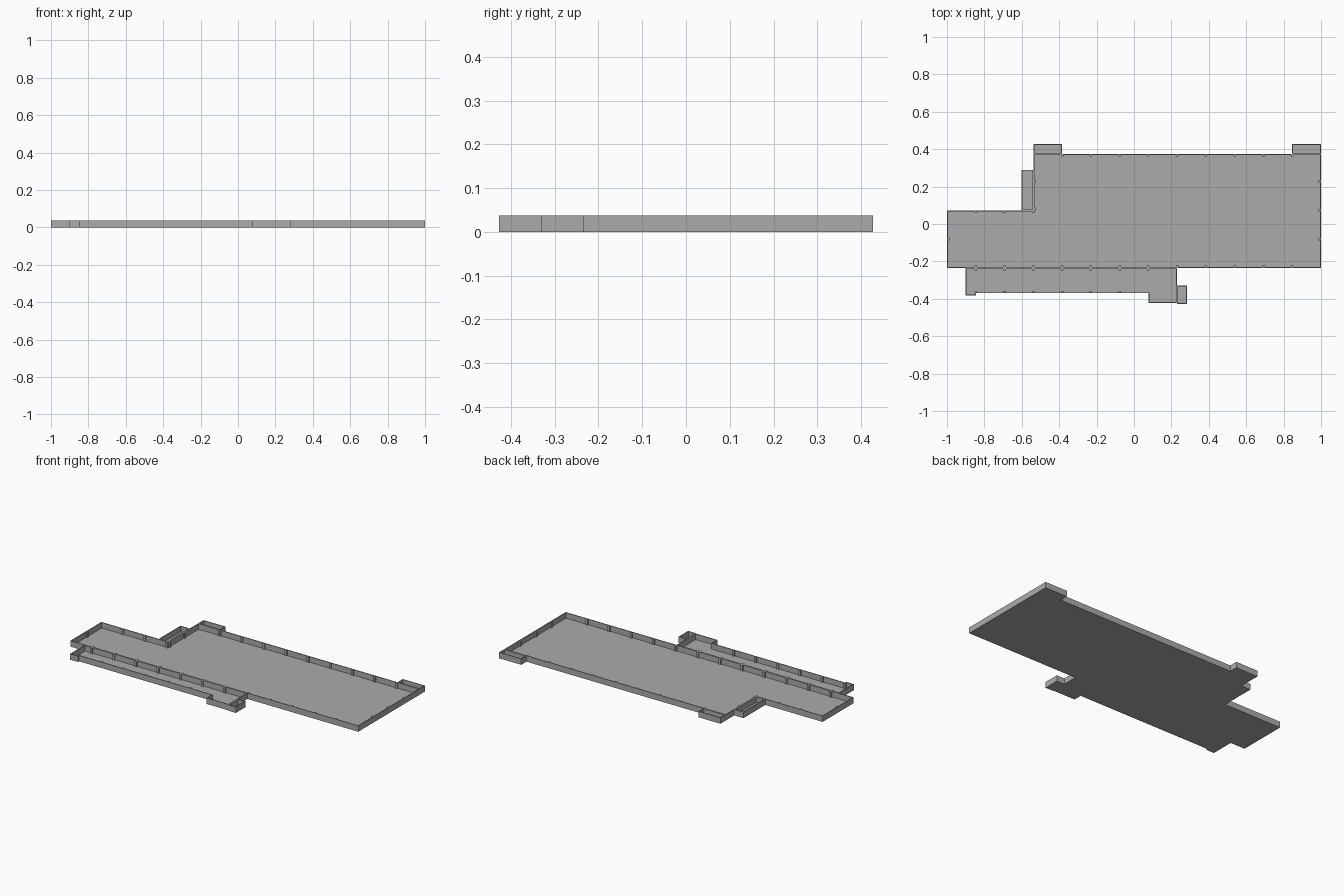
import bpy, bmesh
from mathutils import Vector

if "Cube" in bpy.data.objects:
    bpy.data.objects.remove(bpy.data.objects["Cube"])

H = 0.037        # wall height
FLOOR = 0.002    # floor thickness
T = 0.005        # wall thickness
BAY = 2 / 13     # spacing between columns

grey = bpy.data.materials.new("plain grey")
grey.diffuse_color = (0.41, 0.41, 0.415, 1)
grey.use_nodes = True
grey.node_tree.nodes["Principled BSDF"].inputs["Base Color"].default_value = grey.diffuse_color


def finish(name, bm):
    bmesh.ops.recalc_face_normals(bm, faces=bm.faces)
    me = bpy.data.meshes.new(name)
    bm.to_mesh(me)
    bm.free()
    me.materials.append(grey)
    ob = bpy.data.objects.new(name, me)
    bpy.context.collection.objects.link(ob)


def room(name, pts):
    """Open-topped room: floor slab plus a wall ring inside a counter-clockwise outline."""
    pts = [Vector(p) for p in pts]
    n = len(pts)
    inner = []
    for i, p in enumerate(pts):
        a = (p - pts[i - 1]).normalized()
        b = (pts[(i + 1) % n] - p).normalized()
        inner.append(p + T * (Vector((-a.y, a.x)) + Vector((-b.y, b.x))))
    bm = bmesh.new()
    loops = [[bm.verts.new((p.x, p.y, z)) for p in ring] for ring, z in
             ((pts, 0), (pts, H), (inner, H), (inner, FLOOR))]
    for lo, hi in zip(loops, loops[1:]):
        for i in range(n):
            j = (i + 1) % n
            bm.faces.new((lo[i], lo[j], hi[j], hi[i]))
    bm.faces.new(loops[0][::-1])
    bm.faces.new(loops[3])
    finish(name, bm)


def rect(x0, y0, x1, y1):
    return [(x0, y0), (x1, y0), (x1, y1), (x0, y1)]


def columns(name, spots):
    """Small square columns against the inner wall faces; (nx, ny) points into the room."""
    w, d = 0.014, 0.008
    bm = bmesh.new()
    for x, y, nx, ny in spots:
        cx, cy = x + nx * (T + d / 2), y + ny * (T + d / 2)
        sx, sy = (d, w) if nx else (w, d)
        for v in bmesh.ops.create_cube(bm, size=1)["verts"]:
            v.co = (cx + v.co.x * sx, cy + v.co.y * sy,
                    FLOOR / 2 + (v.co.z + 0.5) * (H - FLOOR / 2))
    finish(name, bm)


# Outline levels
S, M, N, B = -0.235, 0.073, 0.375, 0.427
XL = -0.538

# Main hall with its lower left wing
room("main_hall", [(-1, S), (1, S), (1, N), (XL, N), (XL, M), (-1, M)])

# Front gallery, with a wider bay at each end
room("front_gallery", [(-0.9, -0.381), (-0.846, -0.381), (-0.846, -0.37), (0.077, -0.37),
                       (0.077, -0.423), (0.23, -0.423), (0.23, S), (-0.9, S)])

# Small side rooms
room("back_left_room", rect(XL, N, -0.385, B))
room("back_right_room", rect(0.846, N, 1, B))
room("left_room", rect(-0.602, M, XL, 0.29))
room("front_right_room", rect(0.23, -B, 0.284, -0.329))

# Columns along the walls
grid = [-1 + BAY * i for i in range(1, 13)]
hall = [(x, S, 0, 1) for x in grid]
hall += [(x, N, 0, -1) for x in grid if x > -0.5]
hall += [(x, M, 0, -1) for x in grid[:3]]
hall += [(1, y, -1, 0) for y in (-0.081, 0.073, 0.227)]
hall += [(-1, -0.081, 1, 0), (XL, 0.227, 1, 0), (XL, M + 0.007, 1, 0)]
columns("hall_columns", hall)

gallery = [(x, S, 0, -1) for x in grid if x < 0.1]
gallery += [(x, -0.37, 0, 1) for x in grid if x < 0]
columns("gallery_columns", gallery)
